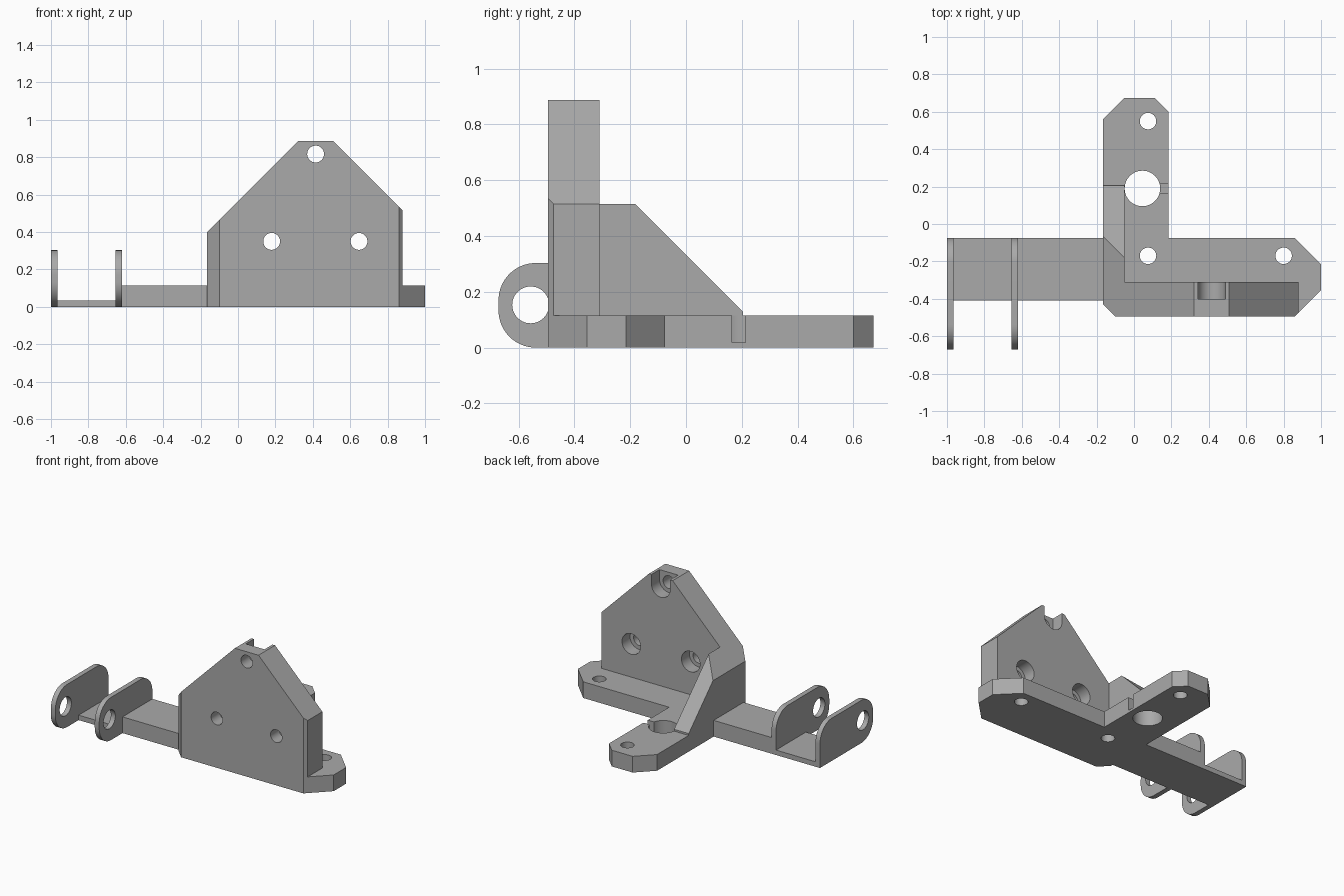
import bpy, bmesh
from math import sin, cos, radians
from mathutils import Vector

if "Cube" in bpy.data.objects:
    bpy.data.objects.remove(bpy.data.objects["Cube"])

grey = bpy.data.materials.new("plain grey")
grey.use_nodes = True
grey.diffuse_color = (0.4, 0.4, 0.4, 1)
grey.node_tree.nodes["Principled BSDF"].inputs["Base Color"].default_value = (0.4, 0.4, 0.4, 1)

# Places a 2D profile point at a depth along the extrusion axis
PLACE = {
    "x": lambda a, b, d: (d, a, b),
    "y": lambda a, b, d: (a, d, b),
    "z": lambda a, b, d: (a, b, d),
}


def prism(name, points, axis, low, high):
    """Extrude a 2D outline along an axis."""
    bm = bmesh.new()
    face = bm.faces.new([bm.verts.new(PLACE[axis](a, b, low)) for a, b in points])
    ext = bmesh.ops.extrude_face_region(bm, geom=[face])
    verts = [g for g in ext["geom"] if isinstance(g, bmesh.types.BMVert)]
    bmesh.ops.translate(bm, verts=verts, vec=PLACE[axis](0, 0, high - low))
    bmesh.ops.recalc_face_normals(bm, faces=bm.faces)
    mesh = bpy.data.meshes.new(name)
    bm.to_mesh(mesh)
    bm.free()
    mesh.materials.append(grey)
    obj = bpy.data.objects.new(name, mesh)
    bpy.context.collection.objects.link(obj)
    return obj


def rect(a0, a1, b0, b1):
    return [(a0, b0), (a1, b0), (a1, b1), (a0, b1)]


def arc(a, b, r, start, end, steps):
    angles = [radians(start + (end - start) * i / steps) for i in range(steps + 1)]
    return [(a + r * cos(t), b + r * sin(t)) for t in angles]


def circle(a, b, r):
    return arc(a, b, r, 0, 360, 48)[:-1]


def trim(obj, point, normal):
    """Slice off everything on the normal's side of a plane."""
    bm = bmesh.new()
    bm.from_mesh(obj.data)
    cut = bmesh.ops.bisect_plane(bm, geom=bm.verts[:] + bm.edges[:] + bm.faces[:],
                                 plane_co=point, plane_no=Vector(normal), clear_outer=True)
    edges = [g for g in cut["geom_cut"] if isinstance(g, bmesh.types.BMEdge)]
    bmesh.ops.holes_fill(bm, edges=edges)
    bmesh.ops.recalc_face_normals(bm, faces=bm.faces)
    bm.to_mesh(obj.data)
    bm.free()


def finish(obj, cutters=()):
    """Apply the cutters, then shade."""
    bpy.ops.object.select_all(action="DESELECT")
    bpy.context.view_layer.objects.active = obj
    obj.select_set(True)
    for cutter in cutters:
        cutter.hide_render = True
        mod = obj.modifiers.new("cut", "BOOLEAN")
        mod.operation, mod.solver, mod.object = "DIFFERENCE", "EXACT", cutter
        bpy.ops.object.modifier_apply(modifier=mod.name)
        bpy.data.objects.remove(cutter)
    bpy.ops.object.shade_smooth_by_angle(angle=radians(30))


BASE_TOP = 0.115
FRONT, WALL_BACK = -0.495, -0.31
LEFT, GUSSET_IN = -0.165, -0.05

# L-shaped base plate with chamfered corners
base = prism("base_plate", [
    (LEFT, -0.43), (-0.1, FRONT), (0.86, FRONT), (1, -0.355), (1, -0.215),
    (0.86, -0.075), (0.185, -0.075), (0.185, 0.6), (0.112, 0.673),
    (-0.052, 0.673), (LEFT, 0.56)], "z", 0, BASE_TOP)
holes = [prism("hole_cutter", circle(x, y, r), "z", -0.1, 0.3)
         for x, y, r in [(0.075, 0.55, 0.044), (0.075, -0.17, 0.044),
                         (0.8, -0.17, 0.044), (0.045, 0.19, 0.095)]]
notch = prism("notch_cutter", rect(0.1, 0.3, 0.165, 0.213), "z", 0.018, 0.3)
finish(base, holes + [notch])

# Upright wall with sloped shoulders and chamfered front corners
wall = prism("upright_wall", [
    (LEFT, BASE_TOP), (0.88, BASE_TOP), (0.88, 0.515), (0.508, 0.887),
    (0.322, 0.887), (LEFT, 0.4)], "y", FRONT, WALL_BACK)
trim(wall, (-0.1, FRONT, 0), (-1, -1, 0))
trim(wall, (0.86, FRONT, 0), (1, -1, 0))
cutters = []
for x, z in [(0.18, 0.35), (0.647, 0.35), (0.415, 0.817)]:
    cutters.append(prism("bolt_cutter", circle(x, z, 0.045), "y", -0.6, -0.2))
    if z < 0.5:
        bore = circle(x, z, 0.073)
    else:  # top bore opens upward
        bore = arc(x, z, 0.073, 180, 360, 24) + [(x + 0.073, 1), (x - 0.073, 1)]
    cutters.append(prism("bore_cutter", bore, "y", -0.4, -0.2))
finish(wall, cutters)

# Bracing gusset, sloped backward and sideways
gusset = prism("gusset", [
    (WALL_BACK, BASE_TOP), (0.205, BASE_TOP), (0.205, 0.128), (-0.182, 0.515),
    (WALL_BACK, 0.515)], "x", LEFT, GUSSET_IN)
trim(gusset, (LEFT, 0, 0.4), (-1, 0, 1.0))
finish(gusset)

# Side arm and the thin floor between the lugs
finish(prism("side_arm", rect(-0.62, LEFT, -0.41, -0.075), "z", 0, BASE_TOP))
finish(prism("arm_floor", rect(-0.965, -0.655, -0.41, -0.075), "z", 0, 0.035))

# Pair of rounded lugs with pin holes
R, TOP = 0.133, 0.303
lug_outline = ([(-0.075, 0)] + arc(-0.075 - R, TOP - R, R, 0, 90, 16)
               + arc(-0.672 + R, TOP - R, R, 90, 180, 16)
               + arc(-0.672 + R, R, R, 180, 270, 16))
for name, x in [("outer_lug", -1.0), ("inner_lug", -0.655)]:
    lug = prism(name, lug_outline, "x", x, x + 0.035)
    finish(lug, [prism("pin_cutter", circle(-0.557, 0.153, 0.066), "x", x - 0.1, x + 0.1)])
